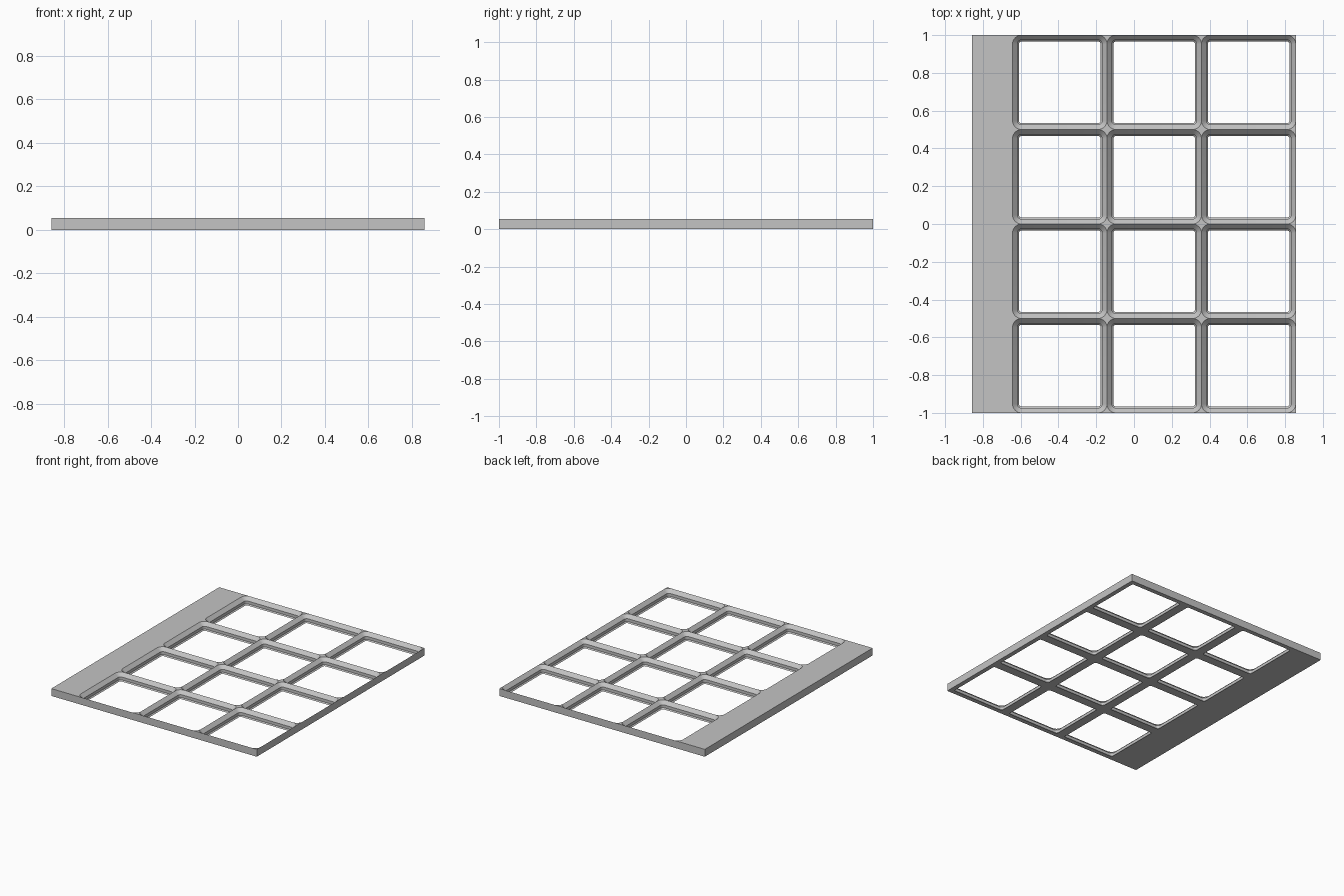
import bpy, bmesh, math

if "Cube" in bpy.data.objects:
    bpy.data.objects.remove(bpy.data.objects["Cube"])

CELL, COLS, ROWS = 0.5, 3, 4          # grid pitch and count
X0, X1 = -0.857, -0.643               # side margin, left and right edges
Y0 = -1.0
H = 0.0554                            # plate height
RADIUS = 0.0476                       # corner radius of a socket at its rim
SEG = 8
# socket profile: (inset from cell edge, height), rim down to floor opening
PROFILE = [(0, H), (0.0256, H - 0.0256), (0.0256, 0.0083), (0.0339, 0)]

bm = bmesh.new()


def face(points):
    bm.faces.new([bm.verts.new(p) for p in points])


def corner_arcs(cx, cy, inset, z):
    """Four corner arcs of a rounded square, counter-clockwise from +x+y."""
    c, r = CELL / 2 - RADIUS, RADIUS - inset
    arcs = []
    for q, (sx, sy) in enumerate([(1, 1), (-1, 1), (-1, -1), (1, -1)]):
        angles = [(q + k / SEG) * math.pi / 2 for k in range(SEG + 1)]
        arcs.append([(cx + sx * c + r * math.cos(a), cy + sy * c + r * math.sin(a), z)
                     for a in angles])
    return arcs


def socket(i, j):
    cx, cy = X1 + (i + 0.5) * CELL, Y0 + (j + 0.5) * CELL
    h = CELL / 2
    corners = [(cx + h, cy + h), (cx - h, cy + h), (cx - h, cy - h), (cx + h, cy - h)]
    rings = [corner_arcs(cx, cy, *p) for p in PROFILE]

    # stepped and sloped socket walls
    for upper, lower in zip(rings, rings[1:]):
        a, b = sum(upper, []), sum(lower, [])
        for k in range(len(a)):
            n = (k + 1) % len(a)
            face([a[k], a[n], b[n], b[k]])

    # flat corner pieces on top, flat frame underneath
    outer_side = [j == ROWS - 1, False, j == 0, i == COLS - 1]
    for q in range(4):
        n = (q + 1) % 4
        top, low = rings[0], rings[-1]
        c, d = corners[q], corners[n]
        face([(*c, H)] + top[q])
        face([(*c, 0)] + low[q])
        face([(*c, 0), (*d, 0), low[n][0], low[q][-1]])
        # outside wall where the cell is on the plate edge
        if outer_side[q]:
            face([(*c, 0), (*d, 0), (*d, H), top[n][0], top[q][-1], (*c, H)])


for i in range(COLS):
    for j in range(ROWS):
        socket(i, j)

# solid side margin, joined to the grid along its right edge
ys = [Y0 + j * CELL for j in range(ROWS + 1)]
rim = sorted(ys + [y + RADIUS for y in ys[:-1]] + [y - RADIUS for y in ys[1:]])
yb = ys[-1]
face([(X0, yb, H), (X0, Y0, H)] + [(X1, y, H) for y in rim])
face([(X0, yb, 0), (X0, Y0, 0)] + [(X1, y, 0) for y in ys])
face([(X0, Y0, 0), (X0, yb, 0), (X0, yb, H), (X0, Y0, H)])
for y in (Y0, yb):
    face([(X0, y, 0), (X1, y, 0), (X1, y, H), (X0, y, H)])

bmesh.ops.remove_doubles(bm, verts=bm.verts[:], dist=0.0002)
bmesh.ops.recalc_face_normals(bm, faces=bm.faces[:])

mesh = bpy.data.meshes.new("grid_baseplate")
bm.to_mesh(mesh)
bm.free()
grey = bpy.data.materials.new("light_grey")
grey.diffuse_color = (0.55, 0.55, 0.55, 1)
grey.use_nodes = True
grey.node_tree.nodes["Principled BSDF"].inputs["Base Color"].default_value = grey.diffuse_color
mesh.materials.append(grey)

plate = bpy.data.objects.new("grid_baseplate", mesh)
bpy.context.collection.objects.link(plate)
bpy.context.view_layer.objects.active = plate
plate.select_set(True)
bpy.ops.object.shade_smooth_by_angle(angle=math.radians(30))
